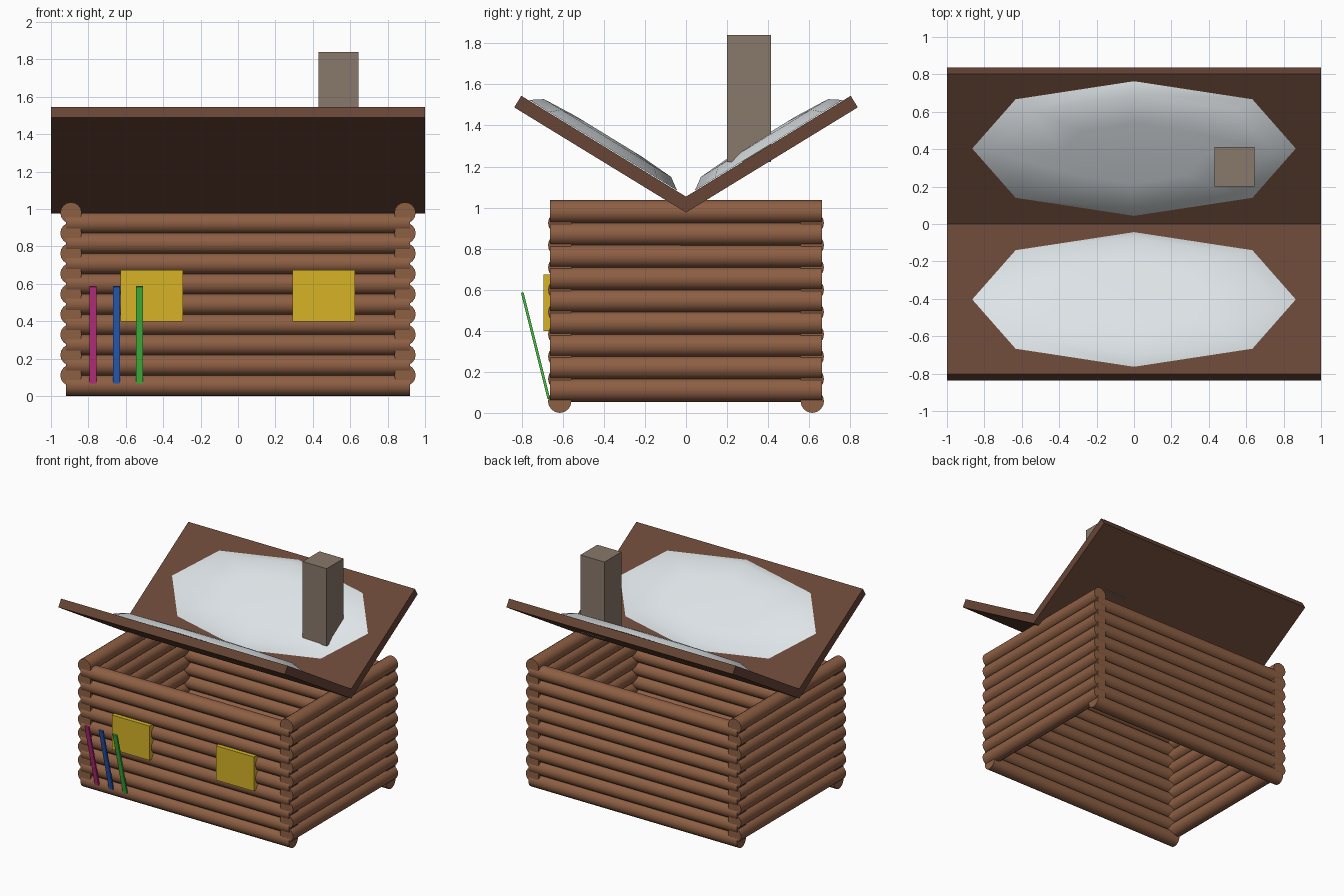
import bpy, bmesh, math
from mathutils import Matrix, Vector

cube = bpy.data.objects.get("Cube")
if cube:
    bpy.data.objects.remove(cube, do_unlink=True)


def material(name, rgb):
    m = bpy.data.materials.new(name)
    m.use_nodes = True
    m.diffuse_color = (*rgb, 1)
    m.node_tree.nodes["Principled BSDF"].inputs["Base Color"].default_value = (*rgb, 1)
    return m


LOG = material("log brown", (0.27, 0.115, 0.057))
ROOF = material("roof brown", (0.135, 0.06, 0.036))
SNOW = material("snow white", (0.78, 0.83, 0.86))
STONE = material("chimney stone", (0.25, 0.19, 0.145))
GLOW = material("window yellow", (0.68, 0.45, 0.02))
PINK = material("ski pink", (0.57, 0.03, 0.24))
BLUE = material("ski blue", (0.025, 0.12, 0.53))
GREEN = material("ski green", (0.06, 0.5, 0.05))


def finish(bm, name, mat, smooth=None):
    bmesh.ops.recalc_face_normals(bm, faces=bm.faces)
    mesh = bpy.data.meshes.new(name)
    bm.to_mesh(mesh)
    bm.free()
    mesh.materials.append(mat)
    ob = bpy.data.objects.new(name, mesh)
    bpy.context.collection.objects.link(ob)
    if smooth:
        bpy.ops.object.select_all(action='DESELECT')
        ob.select_set(True)
        bpy.context.view_layer.objects.active = ob
        bpy.ops.object.shade_smooth_by_angle(angle=math.radians(smooth))
    return ob


def box(name, mat, lo, hi, turn=Matrix()):
    lo, hi = Vector(lo), Vector(hi)
    bm = bmesh.new()
    bmesh.ops.create_cube(bm, size=1, matrix=Matrix.Translation((lo + hi) / 2) @ turn
                          @ Matrix.Diagonal((*(hi - lo), 1)))
    return finish(bm, name, mat)


# Log walls: the side walls sit half a log higher than the front and back
R, PITCH, COUNT = 0.057, 0.1085, 9


def log_wall(name, axis, offset, length, base):
    bm = bmesh.new()
    turn = Matrix.Rotation(math.pi / 2, 4, 'Y' if axis == 'X' else 'X')
    for i in range(COUNT):
        z = base + i * PITCH
        spot = (0, offset, z) if axis == 'X' else (offset, 0, z)
        bmesh.ops.create_cone(bm, cap_ends=True, segments=16, radius1=R, radius2=R,
                              depth=length, matrix=Matrix.Translation(spot) @ turn)
    finish(bm, name, LOG, 40)


log_wall("front_wall_logs", 'X', -0.615, 1.84, R)
log_wall("back_wall_logs", 'X', 0.615, 1.84, R)
log_wall("left_wall_logs", 'Y', 0.893, 1.325, R + PITCH / 2)
log_wall("right_wall_logs", 'Y', -0.893, 1.325, R + PITCH / 2)

# Roof panels meeting in a valley, each with a snow patch on top
SLOPE = math.atan(0.612)
VALLEY = 0.976
THICK = 0.066
for side, label in ((-1, "front"), (1, "back")):
    along = Vector((0, side * math.cos(SLOPE), math.sin(SLOPE)))
    up = Vector((0, -side * math.sin(SLOPE), math.cos(SLOPE)))
    foot = Vector((0, 0, VALLEY))
    inner_top = Vector((0, 0, VALLEY + THICK / math.cos(SLOPE)))
    outer = foot + along * 0.981
    profile = [foot, outer, outer + up * THICK, inner_top]
    bm = bmesh.new()
    face = bm.faces.new([bm.verts.new(p + Vector((-1, 0, 0))) for p in profile])
    ext = bmesh.ops.extrude_face_region(bm, geom=[face])
    bmesh.ops.translate(bm, vec=(2, 0, 0),
                        verts=[v for v in ext["geom"] if isinstance(v, bmesh.types.BMVert)])
    finish(bm, label + "_roof_panel", ROOF)

    # Flattened eight-sided dome
    centre = inner_top + along * (0.405 / math.cos(SLOPE))
    bm = bmesh.new()
    rings = []
    for scale, height in ((1, 0.003), (0.86, 0.044), (0.45, 0.054)):
        ring = []
        for k in range(8):
            a = k * math.pi / 4
            bulge = scale * (1.035 if k % 2 else 1)
            x, t = 0.865 * bulge * math.cos(a), 0.422 * bulge * math.sin(a)
            ring.append(bm.verts.new(centre + Vector((x, 0, 0)) + along * t + up * height))
        rings.append(ring)
    for a, b in zip(rings, rings[1:]):
        for k in range(8):
            n = (k + 1) % 8
            bm.faces.new((a[k], a[n], b[n], b[k]))
    bm.faces.new(rings[-1])
    bm.faces.new(rings[0])
    finish(bm, label + "_snow_patch", SNOW, 60)

# Chimney
box("chimney", STONE, (0.43, 0.2, 1.222), (0.643, 0.413, 1.84))

# Windows
for name, x in (("right_window", -0.462), ("left_window", 0.458)):
    box(name, GLOW, (x - 0.167, -0.693, 0.4), (x + 0.167, -0.635, 0.674))

# Skis leaning against the front wall
lean = Matrix.Rotation(math.atan(0.25), 4, 'X')
for name, x, mat in (("pink_ski", -0.775, PINK), ("blue_ski", -0.65, BLUE),
                     ("green_ski", -0.527, GREEN)):
    box(name, mat, (x - 0.018, -0.739, 0.06), (x + 0.018, -0.726, 0.594), lean)
